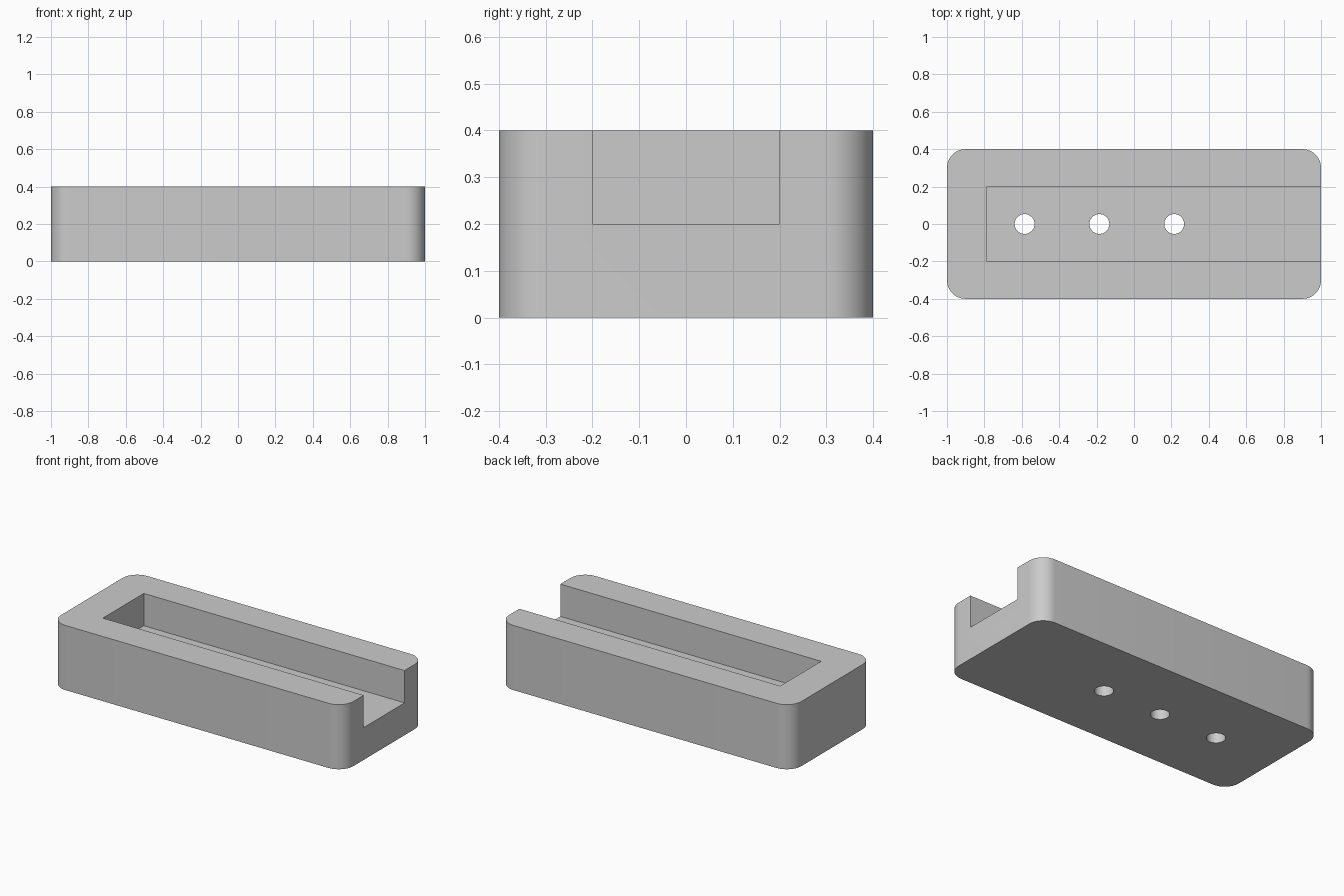
import bpy
import bmesh
from math import radians
from mathutils import Matrix

cube = bpy.data.objects.get("Cube")
if cube:
    bpy.data.objects.remove(cube, do_unlink=True)

LENGTH, WIDTH, HEIGHT = 2.0, 0.8, 0.4
CORNER = 0.1
SLOT_START, SLOT_WIDTH, SLOT_FLOOR = -0.785, 0.4, 0.2
HOLE_RADIUS = 0.053
HOLE_XS = [-0.585 + 0.4 * i for i in range(3)]

grey = bpy.data.materials.new("light_grey")
grey.use_nodes = True
grey.diffuse_color = (0.6, 0.6, 0.6, 1)
grey.node_tree.nodes["Principled BSDF"].inputs["Base Color"].default_value = (0.6, 0.6, 0.6, 1)


def make_object(name, bm):
    mesh = bpy.data.meshes.new(name)
    bm.to_mesh(mesh)
    bm.free()
    mesh.materials.append(grey)
    obj = bpy.data.objects.new(name, mesh)
    bpy.context.collection.objects.link(obj)
    return obj


def box(low, high):
    bm = bmesh.new()
    size = [b - a for a, b in zip(low, high)]
    centre = [(a + b) / 2 for a, b in zip(low, high)]
    bmesh.ops.create_cube(bm, size=1, matrix=Matrix.Translation(centre) @ Matrix.Diagonal((*size, 1)))
    return bm


# Block with rounded upright corners
bm = box((-LENGTH / 2, -WIDTH / 2, 0), (LENGTH / 2, WIDTH / 2, HEIGHT))
upright = [e for e in bm.edges if abs(e.verts[0].co.z - e.verts[1].co.z) > HEIGHT / 2]
bmesh.ops.bevel(bm, geom=upright, offset=CORNER, segments=12, profile=0.5, affect='EDGES')
body = make_object("slotted_block", bm)

# Slot open at the top and at one end
cutters = [make_object("slot_cutter", box((SLOT_START, -SLOT_WIDTH / 2, SLOT_FLOOR),
                                          (LENGTH, SLOT_WIDTH / 2, HEIGHT * 2)))]

# Row of screw holes through the slot floor
for x in HOLE_XS:
    bm = bmesh.new()
    bmesh.ops.create_cone(bm, cap_ends=True, segments=48, radius1=HOLE_RADIUS, radius2=HOLE_RADIUS,
                          depth=HEIGHT * 2, matrix=Matrix.Translation((x, 0, 0)))
    cutters.append(make_object("hole_cutter", bm))

# Cut the block, then discard the cutters
bpy.ops.object.select_all(action='DESELECT')
body.select_set(True)
bpy.context.view_layer.objects.active = body
for cutter in cutters:
    cutter.hide_render = True
    cut = body.modifiers.new("cut", 'BOOLEAN')
    cut.operation = 'DIFFERENCE'
    cut.solver = 'EXACT'
    cut.object = cutter
    bpy.ops.object.modifier_apply(modifier=cut.name)
    bpy.data.objects.remove(cutter, do_unlink=True)

bpy.ops.object.shade_smooth_by_angle(angle=radians(30))
